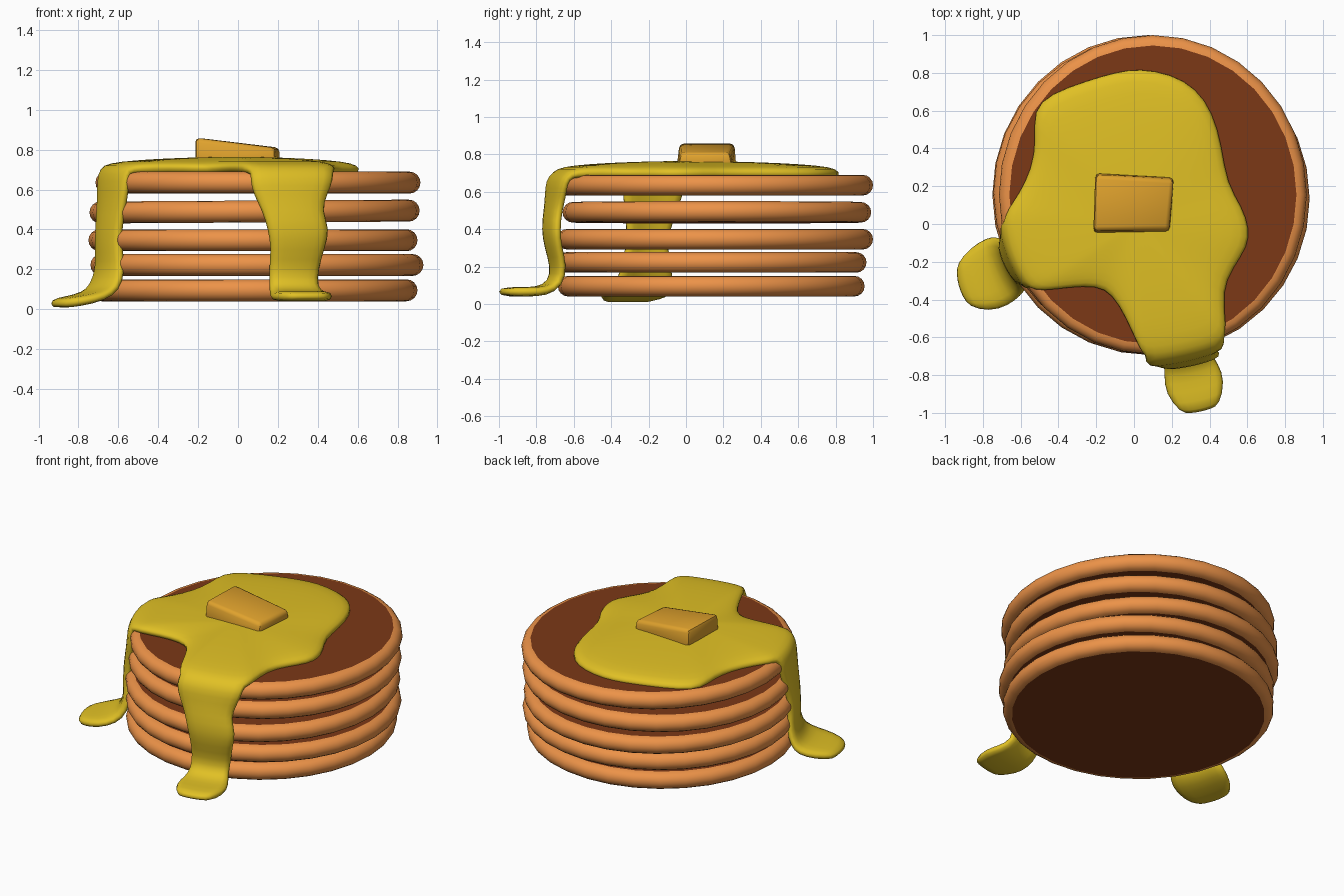
import bpy, bmesh, math
from mathutils import Vector

if "Cube" in bpy.data.objects:
    bpy.data.objects.remove(bpy.data.objects["Cube"])


def mat(name, rgb):
    m = bpy.data.materials.new(name)
    m.diffuse_color = (*rgb, 1)
    m.use_nodes = True
    m.node_tree.nodes["Principled BSDF"].inputs["Base Color"].default_value = m.diffuse_color
    return m


RIM = mat("golden_rim", (0.84, 0.29, 0.065))
FACE = mat("browned_face", (0.2, 0.04, 0.008))
SYRUP = mat("syrup", (0.75, 0.53, 0.018))
BUTTER = mat("butter", (0.74, 0.36, 0.026))


def make(name, bm, mats):
    me = bpy.data.meshes.new(name)
    bm.to_mesh(me)
    bm.free()
    ob = bpy.data.objects.new(name, me)
    bpy.context.collection.objects.link(ob)
    for m in mats:
        me.materials.append(m)
    return ob


def smooth(ob, deg):
    bpy.ops.object.select_all(action='DESELECT')
    ob.select_set(True)
    bpy.context.view_layer.objects.active = ob
    bpy.ops.object.shade_smooth_by_angle(angle=math.radians(deg))


def loft(bm, a, b, closed, mi=0):
    n = len(a)
    for i in range(n if closed else n - 1):
        j = (i + 1) % n
        bm.faces.new((a[i], a[j], b[j], b[i])).material_index = mi


# Pancakes: flat browned faces with a rounded golden rim
def pancake(name, x, y, z, rx, ry, tilt=0.0, n=32, h=0.055):
    bm = bmesh.new()
    rings = []
    for k in range(9):
        t = -math.pi / 2 + math.pi * k / 8
        d, dz = h * (math.cos(t) - 1), h * math.sin(t)
        rings.append([bm.verts.new(((rx + d) * math.cos(a), (ry + d) * math.sin(a), dz))
                      for a in (2 * math.pi * i / n for i in range(n))])
    for lo, hi in zip(rings, rings[1:]):
        loft(bm, lo, hi, True)
    bm.faces.new(rings[-1]).material_index = 1
    bm.faces.new(rings[0][::-1]).material_index = 1
    ob = make(name, bm, [RIM, FACE])
    ob.location = (x, y, z)
    ob.rotation_euler.y = tilt
    smooth(ob, 50)
    # keep the flat faces crisp
    for p in ob.data.polygons:
        if p.material_index == 1:
            p.use_smooth = False


for i, p in enumerate([(.08, .135, .095, .82, .82), (.095, .135, .222, .835, .83),
                       (.075, .155, .346, .825, .845), (.083, .165, .49, .828, .825, -.006),
                       (.1, .155, .635, .815, .845)]):
    pancake(f"pancake_{i + 1}", *p)

# Syrup: each drip is a list of rows (start x, y, end x, y, z)
front = [(.06, y - .048, xr, y + .045, .71) if k == 0 else (xl, y + .22 * (xl - .28), xr, y + .22 * (xr - .28), z)
         for k, (z, xl, xr, y) in enumerate([
             (.71, .06, .485, -.67), (.66, .06, .49, -.71), (.58, .075, .46, -.715), (.5, .12, .43, -.73),
             (.4, .15, .475, -.75), (.3, .165, .445, -.735), (.2, .155, .415, -.70), (.12, .155, .405, -.71),
             (.09, .16, .45, -.78), (.09, .16, .485, -.87), (.09, .25, .455, -1.0)])]
left = [(-.70, .02, -.565, -.345, .71), (-.72, 0, -.57, -.36, .65), (-.715, -.03, -.58, -.35, .55),
        (-.725, -.09, -.61, -.33, .4), (-.725, -.10, -.60, -.34, .28), (-.725, -.08, -.59, -.36, .2),
        (-.755, -.07, -.61, -.39, .12), (-.79, -.07, -.67, -.44, .085), (-.87, -.12, -.77, -.47, .065),
        (-.945, -.21, -.88, -.44, .05)]
edge_right = [(.50, -.55), (.475, -.36), (.53, -.24), (.615, -.12), (.62, -.02), (.585, .09), (.50, .22), (.475, .42),
              (.425, .6), (.335, .73), (.2, .805), (.03, .835), (-.1, .815), (-.25, .77), (-.45, .70),
              (-.545, .61), (-.53, .45), (-.55, .3), (-.62, .16), (-.68, .08)]
edge_front = [(-.5, -.365), (-.35, -.345), (-.2, -.335), (-.12, -.38), (-.05, -.5), (.02, -.66)]

bm = bmesh.new()


def drip(rows, bulge):
    out = []
    for x0, y0, x1, y1, z in rows:
        a, b = Vector((x0, y0, z)), Vector((x1, y1, z))
        nrm = Vector((b.y - a.y, a.x - b.x, 0)).normalized()
        out.append([bm.verts.new(a.lerp(b, t) + nrm * bulge * (1 - (2 * t - 1) ** 2))
                    for t in (0, .25, .5, .75, 1)])
    for up, low in zip(out, out[1:]):
        loft(bm, low, up, False)
    return out[0]


f_top = drip(front, .015)
l_top = drip(left, .025)
ring = f_top + [bm.verts.new((x, y, .71)) for x, y in edge_right]
ring += l_top + [bm.verts.new((x, y, .71)) for x, y in edge_front]
base = [v.co.copy() for v in ring]
for s, z in ((.93, .733), (.75, .747), (.5, .757), (.22, .763)):
    inner = [bm.verts.new((c.x * s, c.y * s, z)) for c in base]
    loft(bm, ring, inner, True)
    ring = inner
tip = bm.verts.new((0, 0, .764))
for i in range(len(ring)):
    bm.faces.new((ring[i], ring[(i + 1) % len(ring)], tip))
syrup = make("syrup", bm, [SYRUP])
sol = syrup.modifiers.new("thickness", 'SOLIDIFY')
sol.thickness, sol.offset = .05, -1
syrup.modifiers.new("rounding", 'SUBSURF').levels = 1
syrup.modifiers["rounding"].render_levels = 1
for p in syrup.data.polygons:
    p.use_smooth = True

# Butter pat: a slightly skewed, sloping block
bm = bmesh.new()
bot = [bm.verts.new(c) for c in ((-.215, -.05, .73), (.19, -.045, .73), (.21, .25, .73), (-.205, .27, .73))]
top = [bm.verts.new(c) for c in ((-.215, -.035, .86), (.185, -.03, .81), (.21, .235, .81), (-.205, .26, .86))]
loft(bm, bot, top, True)
bm.faces.new(top)
bm.faces.new(bot[::-1])
bmesh.ops.bevel(bm, geom=bm.edges[:], offset=.022, segments=2, profile=.5, affect='EDGES')
smooth(make("butter", bm, [BUTTER]), 40)
